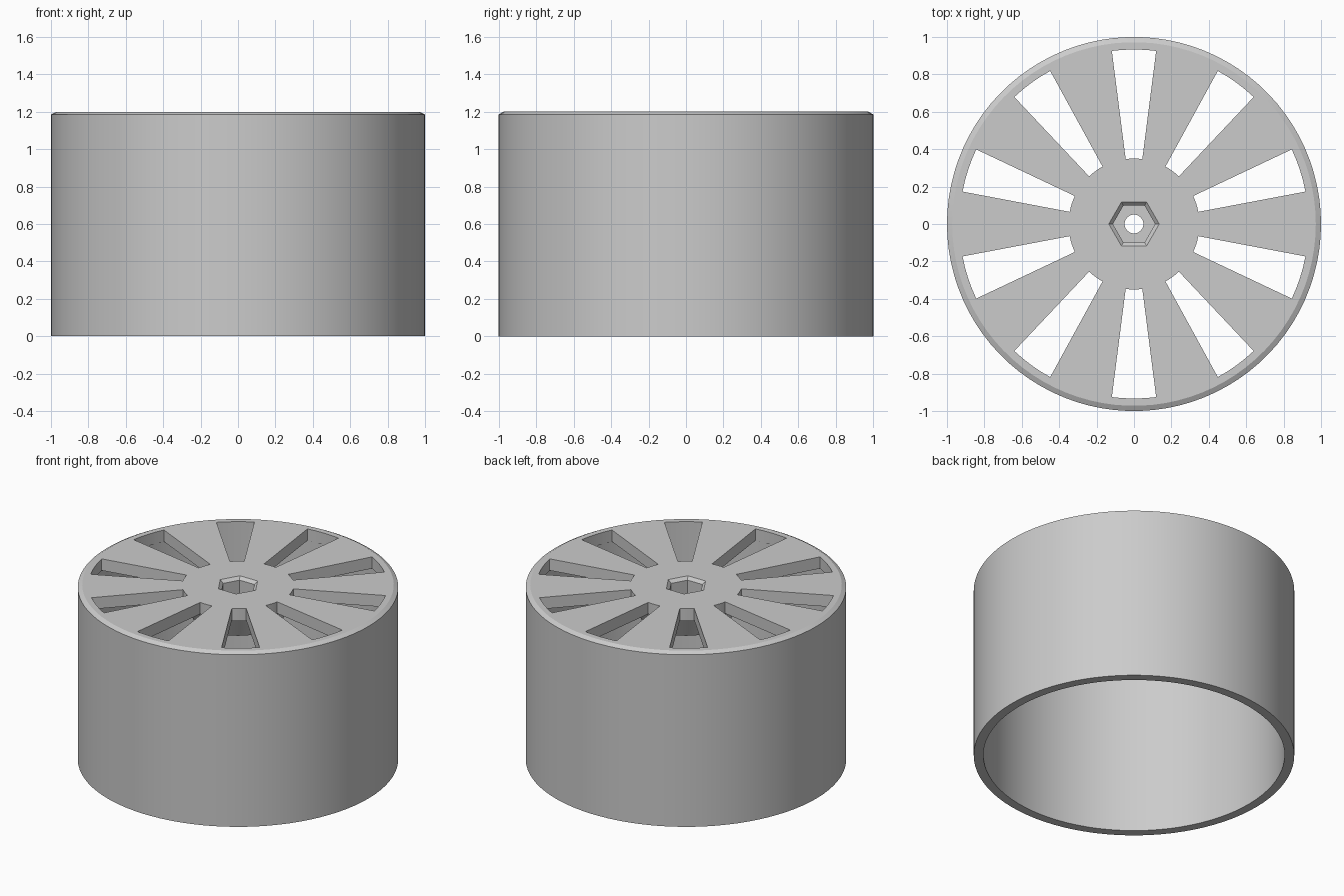
import bpy, bmesh, math
from mathutils import Vector, Matrix

cube = bpy.data.objects.get("Cube")
if cube:
    bpy.data.objects.remove(cube, do_unlink=True)

grey = bpy.data.materials.new("light_grey")
grey.use_nodes = True
COLOUR = (0.6, 0.6, 0.6, 1)
grey.diffuse_color = COLOUR
grey.node_tree.nodes["Principled BSDF"].inputs["Base Color"].default_value = COLOUR

HEIGHT = 1.2
SLOTS = 10
HALF_ANGLE = math.radians(7.3)


def add_object(name, bm):
    bmesh.ops.recalc_face_normals(bm, faces=bm.faces)
    mesh = bpy.data.meshes.new(name)
    bm.to_mesh(mesh)
    bm.free()
    mesh.materials.append(grey)
    obj = bpy.data.objects.new(name, mesh)
    bpy.context.collection.objects.link(obj)
    return obj


def loft(bm, rings):
    """Closed solid through a stack of matching point rings."""
    loops = [[bm.verts.new(p) for p in ring] for ring in rings]
    n = len(loops[0])
    for low, high in zip(loops, loops[1:]):
        for i in range(n):
            j = (i + 1) % n
            bm.faces.new((low[i], low[j], high[j], high[i]))
    bm.faces.new(loops[0][::-1])
    bm.faces.new(loops[-1])


def polar(radius, angle, z):
    return Vector((radius * math.cos(angle), radius * math.sin(angle), z))


# Drum: wall, chamfered rim, slotted end plate and central hub in one lathe
profile = [(1, 0), (1, 1.185), (0.972, HEIGHT), (0.05, HEIGHT),
           (0.05, 0.98), (0.28, 0.98), (0.345, 1.12), (0.94, 1.12), (0.94, 0)]
bm = bmesh.new()
verts = [bm.verts.new((r, 0, z)) for r, z in profile]
edges = [bm.edges.new((v, verts[(i + 1) % len(verts)])) for i, v in enumerate(verts)]
bmesh.ops.spin(bm, geom=verts + edges, axis=(0, 0, 1), cent=(0, 0, 0),
               angle=math.tau, steps=90, use_duplicate=False)
bmesh.ops.remove_doubles(bm, verts=bm.verts, dist=0.0001)
drum = add_object("slotted_drum", bm)

# Cutters: ten tapering slots and a chamfered hexagonal socket
bm = bmesh.new()
STEPS = 4
sweep = [HALF_ANGLE * (2 * i / STEPS - 1) for i in range(STEPS + 1)]
for k in range(SLOTS):
    mid = math.pi / 2 + k * math.tau / SLOTS
    rings = []
    for z in (1.05, 1.3):
        outer = [polar(0.933, mid + a, z) for a in sweep]
        inner = [polar(0.35, mid - a, z) for a in sweep]
        rings.append(outer + inner)
    loft(bm, rings)
socket = [(0.113, 1.07), (0.113, 1.18), (0.135, HEIGHT), (0.135, 1.3)]
loft(bm, [[polar(r, k * math.tau / 6, z) for k in range(6)] for r, z in socket])
cutter = add_object("slot_cutter", bm)
cutter.hide_render = True

# Apply the cut and shade the curved wall smooth
cut = drum.modifiers.new("slots", 'BOOLEAN')
cut.operation = 'DIFFERENCE'
cut.solver = 'EXACT'
cut.object = cutter
bpy.ops.object.select_all(action='DESELECT')
drum.select_set(True)
bpy.context.view_layer.objects.active = drum
bpy.ops.object.modifier_apply(modifier=cut.name)
bpy.data.objects.remove(cutter, do_unlink=True)
bpy.ops.object.shade_smooth_by_angle(angle=math.radians(20))
